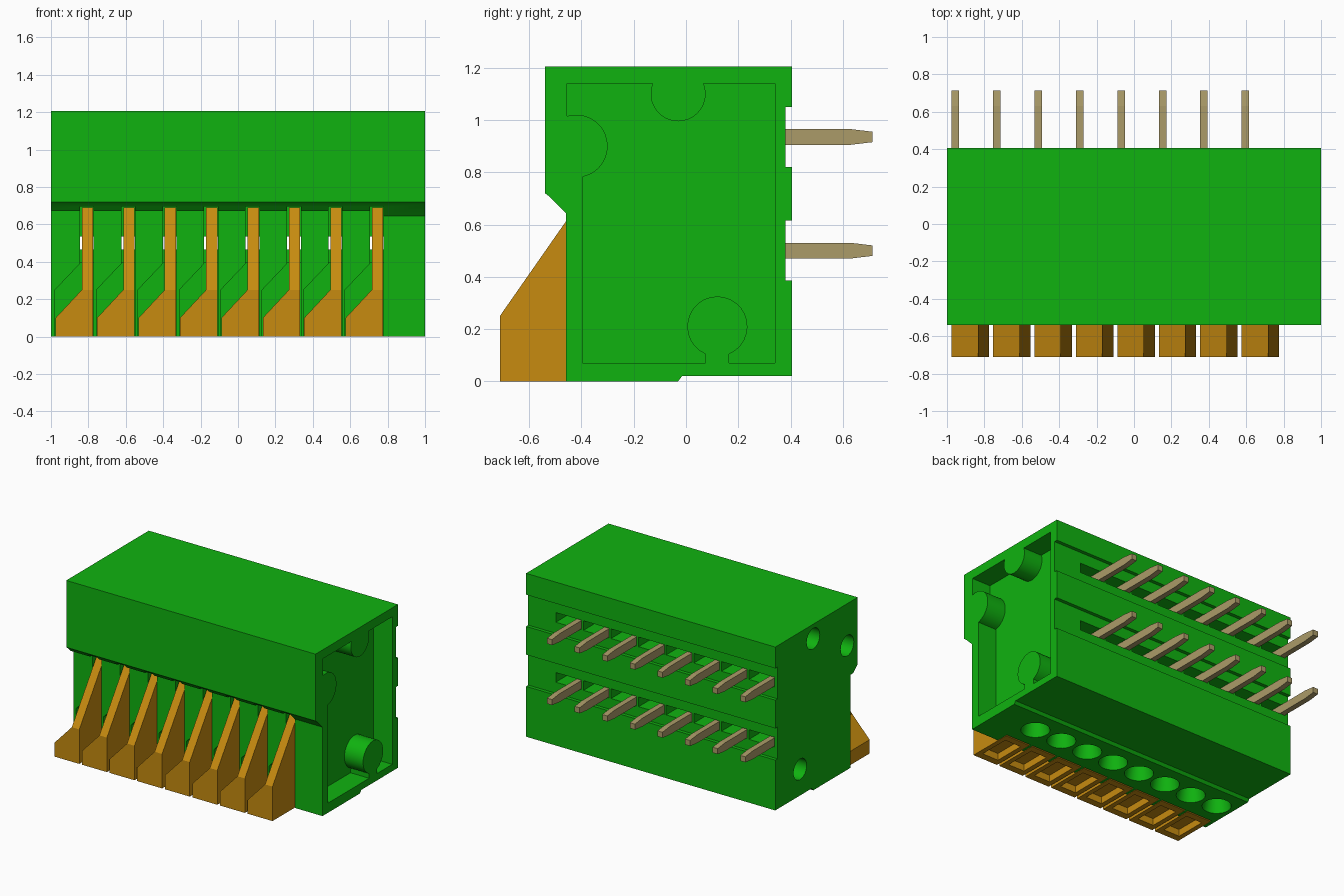
import bpy, bmesh, math
from mathutils import Matrix

cube = bpy.data.objects.get("Cube")
if cube:
    bpy.data.objects.remove(cube, do_unlink=True)

PITCH = 0.2215
COUNT = 8
X0 = -0.975                       # left edge of the first pole
STARTS = [X0 + i * PITCH for i in range(COUNT)]


def material(name, rgb):
    m = bpy.data.materials.new(name)
    m.use_nodes = True
    m.diffuse_color = (*rgb, 1)
    m.node_tree.nodes["Principled BSDF"].inputs["Base Color"].default_value = (*rgb, 1)
    return m


GREEN = material("housing green", (0.005, 0.45, 0.005))
ORANGE = material("lever orange", (0.57, 0.26, 0.005))
TAN = material("pin tan", (0.41, 0.33, 0.14))


def prism(bm, pts, axis, lo, hi):
    """Extrude a profile: (y, z) points along x, or (x, z) points along y."""
    place = (lambda p, t: (t, p[0], p[1])) if axis == 'x' else (lambda p, t: (p[0], t, p[1]))
    a = [bm.verts.new(place(p, lo)) for p in pts]
    b = [bm.verts.new(place(p, hi)) for p in pts]
    bm.faces.new(a)
    bm.faces.new(b[::-1])
    n = len(pts)
    for i in range(n):
        j = (i + 1) % n
        bm.faces.new((a[j], a[i], b[i], b[j]))


def box(bm, x0, x1, y0, y1, z0, z1):
    prism(bm, [(x0, z0), (x1, z0), (x1, z1), (x0, z1)], 'y', y0, y1)


def finish(bm, name, mat):
    bmesh.ops.recalc_face_normals(bm, faces=bm.faces)
    me = bpy.data.meshes.new(name)
    bm.to_mesh(me)
    bm.free()
    me.materials.append(mat)
    ob = bpy.data.objects.new(name, me)
    bpy.context.collection.objects.link(ob)
    return ob


def cut(target, bm):
    cutter = finish(bm, "cutter", target.data.materials[0])
    cutter.hide_render = True
    mod = target.modifiers.new("cut", 'BOOLEAN')
    mod.operation = 'DIFFERENCE'
    mod.solver = 'EXACT'
    mod.object = cutter
    bpy.context.view_layer.objects.active = target
    bpy.ops.object.modifier_apply(modifier=mod.name)
    bpy.data.objects.remove(cutter, do_unlink=True)


def arc(cy, cz, r, a0, a1, n=24):
    angles = [math.radians(a0 + (a1 - a0) * i / n) for i in range(n + 1)]
    return [(cy + r * math.cos(a), cz + r * math.sin(a)) for a in angles]


# Housing: side profile with overhang and two grooves along the back
bm = bmesh.new()
prism(bm, [(-0.46, 0), (-0.03, 0), (-0.015, 0.02), (0.405, 0.02), (0.405, 0.385),
           (0.38, 0.385), (0.38, 0.615), (0.405, 0.615), (0.405, 0.82), (0.38, 0.82),
           (0.38, 1.05), (0.405, 1.05), (0.405, 1.205), (-0.54, 1.205), (-0.54, 0.72),
           (-0.52, 0.705), (-0.46, 0.645)], 'x', -1, 1)
housing = finish(bm, "housing", GREEN)

# Step under the overhang, beside the end cap
bm = bmesh.new()
box(bm, -1.1, 0.774, -0.6, -0.46, 0.5, 0.675)
cut(housing, bm)

# Lever slots in the front and bottom
bm = bmesh.new()
for x in STARTS:
    prism(bm, [(x - 0.003, -0.1), (x + 0.203, -0.1), (x + 0.203, 0.695), (x + 0.13, 0.695),
               (x + 0.13, 0.39), (x - 0.003, 0.25)], 'y', -0.65, -0.37)
cut(housing, bm)

# Narrow channels for the lever blades
bm = bmesh.new()
for x in STARTS:
    box(bm, x + 0.13, x + 0.203, -0.4, 0.2, 0.4, 0.695)
cut(housing, bm)

# Two rows of contact slots in the back
bm = bmesh.new()
for x in STARTS:
    for z in (0.465, 0.9):
        box(bm, x - 0.003, x + 0.203, 0.1, 0.5, z, z + 0.07)
cut(housing, bm)

# Wire funnels in the bottom
bm = bmesh.new()
for x in STARTS:
    bmesh.ops.create_cone(bm, cap_ends=True, segments=32, radius1=0.1, radius2=0.055,
                          depth=0.22, matrix=Matrix.Translation((x + 0.1, -0.2, 0.09)))
cut(housing, bm)

# End pocket around three coupling bosses
bm = bmesh.new()
outline = ([(-0.455, 1.14)] + arc(-0.03, 1.10, 0.105, 158, 382)
           + [(0.34, 1.14), (0.34, 0.07), (0.165, 0.07)]
           + arc(0.12, 0.21, 0.115, -67, 247)
           + [(0.075, 0.07), (-0.395, 0.07)]
           + arc(-0.42, 0.90, 0.12, -78, 107))
prism(bm, outline, 'x', 0.85, 1.1)
cut(housing, bm)

# Matching coupling holes in the other end
bm = bmesh.new()
for y, z in ((-0.03, 1.10), (-0.42, 0.90), (0.12, 0.21)):
    prism(bm, arc(y, z, 0.075, 0, 348.75, 31), 'x', -1.1, -0.85)
cut(housing, bm)

# Levers: a wide chamfered foot beside a tall sloping blade
for i, x in enumerate(STARTS):
    bm = bmesh.new()
    prism(bm, [(x, 0), (x + 0.14, 0), (x + 0.14, 0.25), (x, 0.1)], 'y', -0.712, -0.38)
    foot = finish(bm, f"lever_foot_{i + 1}", ORANGE)
    bm = bmesh.new()
    prism(bm, [(-0.712, 0), (-0.712, 0.25), (-0.405, 0.69), (0.2, 0.69), (0.2, 0.4),
               (-0.38, 0.3), (-0.38, 0)], 'x', x + 0.14, x + 0.2)
    blade = finish(bm, f"lever_blade_{i + 1}", ORANGE)
    # Shallow recess underneath
    for part in (foot, blade):
        bm = bmesh.new()
        box(bm, x + 0.035, x + 0.165, -0.66, -0.43, -0.1, 0.05)
        cut(part, bm)

# Contact pins with tapered tips
for row, z in (("lower", 0.5), ("upper", 0.935)):
    for i, x in enumerate(STARTS):
        bm = bmesh.new()
        prism(bm, [(0.08, z - 0.03), (0.63, z - 0.03), (0.713, z - 0.02), (0.713, z + 0.02),
                   (0.63, z + 0.03), (0.08, z + 0.03)], 'x', x, x + 0.04)
        finish(bm, f"{row}_pin_{i + 1}", TAN)

# Smooth the round bosses and holes, keep the edges sharp
bpy.ops.object.select_all(action='DESELECT')
housing.select_set(True)
bpy.context.view_layer.objects.active = housing
bpy.ops.object.shade_smooth_by_angle(angle=math.radians(30))
